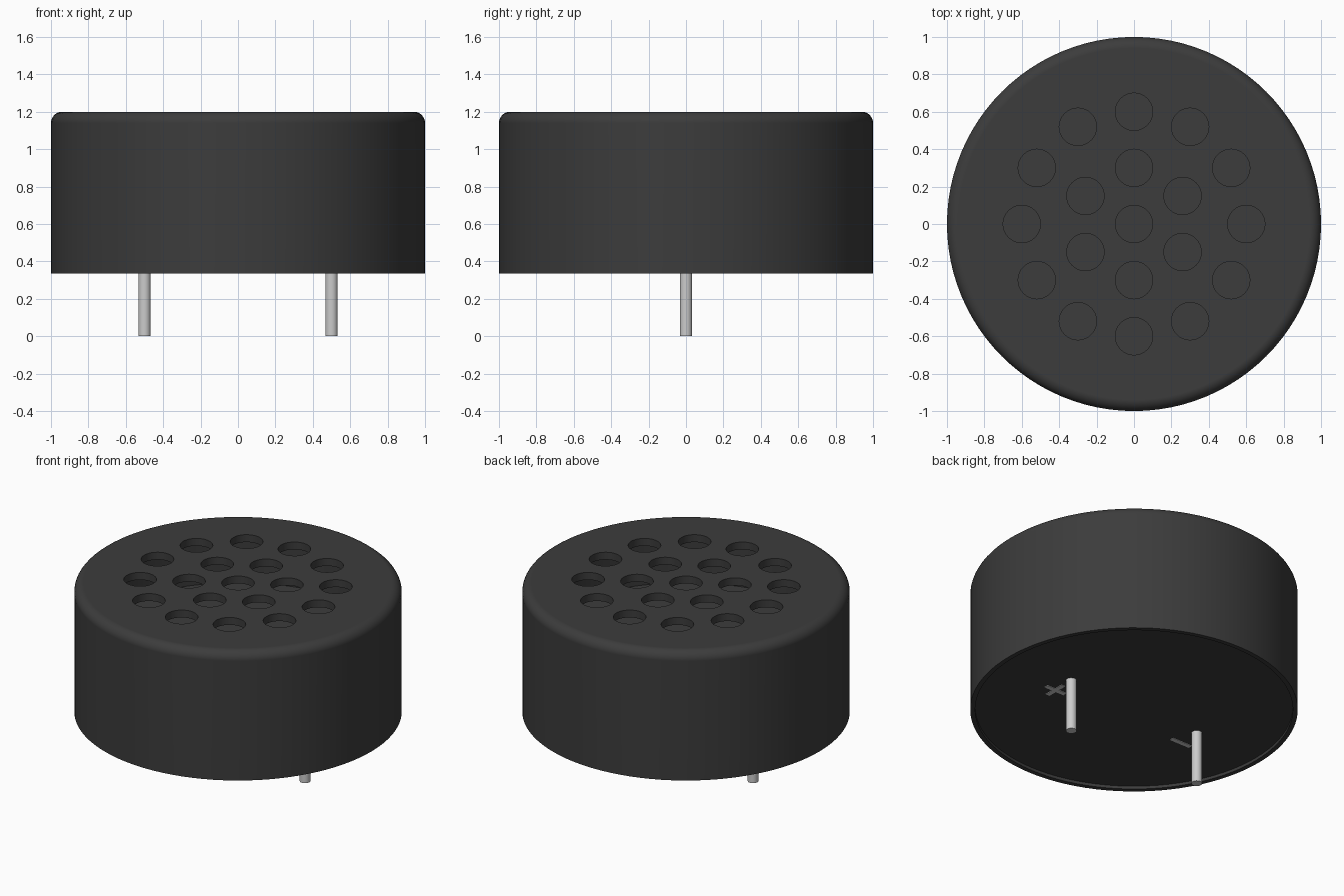
import bpy, bmesh, math
from mathutils import Matrix, Vector

cube = bpy.data.objects.get("Cube")
if cube:
    bpy.data.objects.remove(cube, do_unlink=True)


def material(name, rgb):
    m = bpy.data.materials.new(name)
    m.use_nodes = True
    m.diffuse_color = (*rgb, 1)
    bsdf = m.node_tree.nodes["Principled BSDF"]
    bsdf.inputs["Base Color"].default_value = (*rgb, 1)
    bsdf.inputs["Roughness"].default_value = 0.6
    return m


BLACK = material("black plastic", (0.045, 0.045, 0.045))
SILVER = material("silver metal", (0.6, 0.6, 0.6))


def make_object(name, bm, mat):
    bmesh.ops.recalc_face_normals(bm, faces=bm.faces)
    mesh = bpy.data.meshes.new(name)
    bm.to_mesh(mesh)
    bm.free()
    mesh.materials.append(mat)
    ob = bpy.data.objects.new(name, mesh)
    bpy.context.collection.objects.link(ob)
    return ob


def select_only(ob):
    bpy.ops.object.select_all(action='DESELECT')
    ob.select_set(True)
    bpy.context.view_layer.objects.active = ob


def smooth(ob):
    select_only(ob)
    bpy.ops.object.shade_smooth_by_angle(angle=math.radians(35))


def lathe(name, profile, mat, segments=96):
    """Turn (radius, z) points about the z axis and cap both ends."""
    bm = bmesh.new()
    rings = []
    for r, z in profile:
        rings.append([bm.verts.new((r * math.cos(2 * math.pi * i / segments),
                                    r * math.sin(2 * math.pi * i / segments), z))
                      for i in range(segments)])
    for a, b in zip(rings, rings[1:]):
        for i in range(segments):
            j = (i + 1) % segments
            bm.faces.new((a[i], a[j], b[j], b[i]))
    bm.faces.new(rings[0])
    bm.faces.new(rings[-1])
    return make_object(name, bm, mat)


def add_cylinder(bm, x, y, z0, z1, r, segments):
    bmesh.ops.create_cone(bm, cap_ends=True, segments=segments, radius1=r, radius2=r,
                          depth=z1 - z0,
                          matrix=Matrix.Translation((x, y, (z0 + z1) / 2)))


# Hollow can with a rounded top edge and an open bottom
TOP, BOTTOM, FILLET, WALL, LID = 1.2, 0.335, 0.06, 0.03, 0.05
profile = []
for k in range(9):
    a = math.pi / 2 * (1 - k / 8)
    profile.append((1 - FILLET + FILLET * math.cos(a), TOP - FILLET + FILLET * math.sin(a)))
profile += [(1, BOTTOM), (1 - WALL, BOTTOM), (1 - WALL, TOP - LID)]
housing = lathe("housing", profile, BLACK)

# Sound holes: one in the middle, then rings of 6 and 12
bm = bmesh.new()
for count, radius in ((1, 0), (6, 0.3), (12, 0.6)):
    for i in range(count):
        a = math.pi / 2 + 2 * math.pi * i / count
        add_cylinder(bm, radius * math.cos(a), radius * math.sin(a),
                     TOP - LID - 0.05, TOP + 0.05, 0.1, 32)
cutter = make_object("hole_cutter", bm, BLACK)
cutter.hide_render = True
cut = housing.modifiers.new("holes", 'BOOLEAN')
cut.operation = 'DIFFERENCE'
cut.solver = 'EXACT'
cut.object = cutter
select_only(housing)
bpy.ops.object.modifier_apply(modifier=cut.name)
bpy.data.objects.remove(cutter, do_unlink=True)
smooth(housing)
weighted = housing.modifiers.new("weighted normals", 'WEIGHTED_NORMAL')
weighted.keep_sharp = True

# Base plug, slightly recessed inside the rim
BASE = BOTTOM + 0.02
smooth(lathe("base_plug", [(1 - WALL, 0.75), (1 - WALL, BASE)], BLACK))

# Two contact pins
for side, x in (("left", 0.5), ("right", -0.5)):
    bm = bmesh.new()
    add_cylinder(bm, x, 0, 0, BASE + 0.02, 0.033, 24)
    smooth(make_object(side + "_pin", bm, SILVER))


# Polarity marks: thin plates under the base
def add_bar(bm, x, y, sx, sy):
    size = Vector((sx, sy, 0.006))
    bmesh.ops.create_cube(bm, size=1, matrix=Matrix.Translation((x, y, BASE - 0.001))
                          @ Matrix.Diagonal(size).to_4x4())


bm = bmesh.new()
add_bar(bm, 0.5, -0.15, 0.15, 0.03)
for s in (-1, 1):
    add_bar(bm, 0.5, -0.15 + s * 0.045, 0.03, 0.06)
make_object("positive_mark", bm, SILVER)

bm = bmesh.new()
add_bar(bm, -0.5, -0.15, 0.15, 0.03)
make_object("negative_mark", bm, SILVER)
